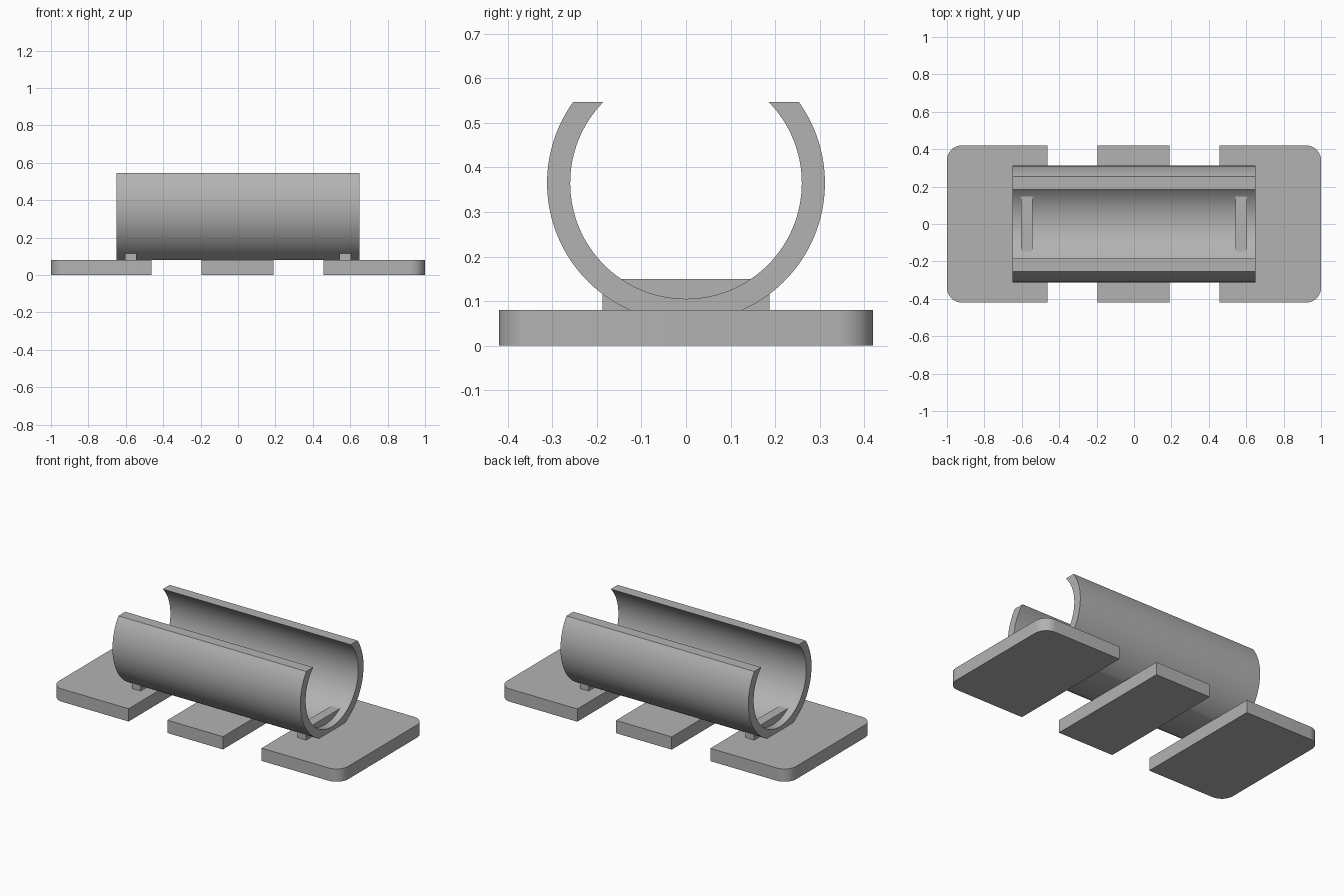
import bpy, bmesh
from math import sin, cos, asin, pi, radians

if "Cube" in bpy.data.objects:
    bpy.data.objects.remove(bpy.data.objects["Cube"])

grey = bpy.data.materials.new("plain grey")
grey.use_nodes = True
colour = (0.45, 0.45, 0.45, 1)
grey.diffuse_color = colour
grey.node_tree.nodes["Principled BSDF"].inputs["Base Color"].default_value = colour

BASE_TOP = 0.08
HALF_DEPTH = 0.42


def prism(name, points, offset):
    """Extrude a closed 3D outline along an offset."""
    bm = bmesh.new()
    face = bm.faces.new([bm.verts.new(p) for p in points])
    ext = bmesh.ops.extrude_face_region(bm, geom=[face], use_keep_orig=True)
    moved = [g for g in ext["geom"] if isinstance(g, bmesh.types.BMVert)]
    bmesh.ops.translate(bm, verts=moved, vec=offset)
    bmesh.ops.recalc_face_normals(bm, faces=bm.faces)
    mesh = bpy.data.meshes.new(name)
    bm.to_mesh(mesh)
    bm.free()
    obj = bpy.data.objects.new(name, mesh)
    bpy.context.collection.objects.link(obj)
    mesh.materials.append(grey)
    bpy.ops.object.select_all(action="DESELECT")
    obj.select_set(True)
    bpy.context.view_layer.objects.active = obj
    bpy.ops.object.shade_smooth_by_angle(angle=radians(30))
    return obj


def arc(cx, cy, r, start, end, steps):
    return [(cx + r * cos(start + (end - start) * i / steps),
             cy + r * sin(start + (end - start) * i / steps))
            for i in range(steps + 1)]


def block(name, x0, x1, half_y, z0, z1):
    outline = [(x0, -half_y, z0), (x1, -half_y, z0), (x1, half_y, z0), (x0, half_y, z0)]
    return prism(name, outline, (0, 0, z1 - z0))


# Base plates: outer corners rounded, inner corners square
def end_plate(name, side, inner):
    r = 0.08
    edge = [(inner, -HALF_DEPTH)]
    edge += arc(1 - r, r - HALF_DEPTH, r, -pi / 2, 0, 12)
    edge += arc(1 - r, HALF_DEPTH - r, r, 0, pi / 2, 12)
    edge += [(inner, HALF_DEPTH)]
    prism(name, [(side * x, y, 0) for x, y in edge], (0, 0, BASE_TOP))


end_plate("left_base_plate", 1, 0.458)
end_plate("right_base_plate", -1, 0.463)
block("middle_base_plate", -0.195, 0.19, HALF_DEPTH, 0, BASE_TOP)

# Open trough: thick tube cut flat at the top and where it meets the base
CENTRE, OUTER, INNER, RIM, HALF_LENGTH = 0.365, 0.312, 0.26, 0.547, 0.65
outer_rim = asin((RIM - CENTRE) / OUTER)
inner_rim = asin((RIM - CENTRE) / INNER)
foot = asin((BASE_TOP - CENTRE) / OUTER)
section = arc(0, CENTRE, OUTER, outer_rim, foot, 40)
section += arc(0, CENTRE, OUTER, -pi - foot, -pi - outer_rim, 40)
section += arc(0, CENTRE, INNER, -pi - inner_rim, inner_rim, 96)
prism("trough", [(-HALF_LENGTH, y, z) for y, z in section], (2 * HALF_LENGTH, 0, 0))

# Cradle ribs under both ends of the trough
for name, x in (("left_rib", 0.573), ("right_rib", -0.573)):
    block(name, x - 0.03, x + 0.03, 0.187, BASE_TOP, 0.15)
